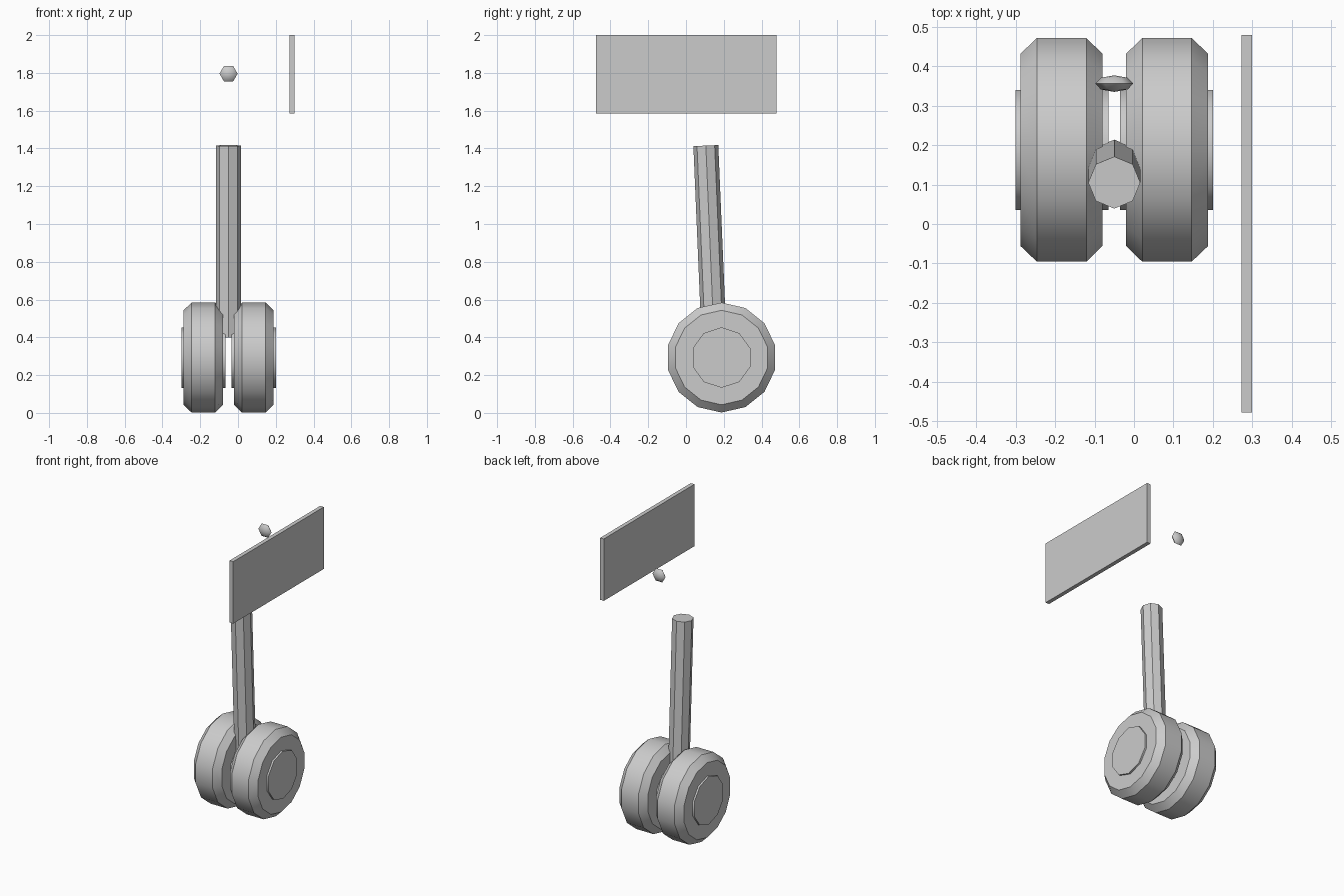
import bpy, bmesh, math
from mathutils import Vector, Matrix

if "Cube" in bpy.data.objects:
    bpy.data.objects.remove(bpy.data.objects["Cube"])

grey = bpy.data.materials.new("light_grey")
grey.diffuse_color = (0.6, 0.6, 0.6, 1)
grey.use_nodes = True
grey.node_tree.nodes["Principled BSDF"].inputs["Base Color"].default_value = grey.diffuse_color


def finish(name, bm, smooth_angle=0):
    """Make an object from a bmesh, smooth below the given angle."""
    bmesh.ops.recalc_face_normals(bm, faces=bm.faces)
    for f in bm.faces:
        f.smooth = smooth_angle > 0
    for e in bm.edges:
        e.smooth = e.calc_face_angle(0) < math.radians(smooth_angle)
    mesh = bpy.data.meshes.new(name)
    bm.to_mesh(mesh)
    bm.free()
    mesh.materials.append(grey)
    ob = bpy.data.objects.new(name, mesh)
    bpy.context.collection.objects.link(ob)
    return ob


def lathe_x(name, profile, sides, y, z):
    """Turn (x, radius) points about an x-parallel axis, with closed ends."""
    bm = bmesh.new()
    rings = []
    for x, r in profile:
        angles = [2 * math.pi * i / sides for i in range(sides)]
        rings.append([bm.verts.new((x, y + r * math.sin(a), z + r * math.cos(a)))
                      for a in angles])
    for a, b in zip(rings, rings[1:]):
        for i in range(sides):
            j = (i + 1) % sides
            bm.faces.new((a[i], a[j], b[j], b[i]))
    bm.faces.new(rings[0])
    bm.faces.new(rings[-1])
    return finish(name, bm, 40)


# Twin wheels: chamfered tyre and protruding hub on each side
CX, WY, WZ = -0.05, 0.188, 0.293
for side, s in (("left", -1), ("right", 1)):
    tyre = [(0.03, 0.25), (0.071, 0.291), (0.196, 0.291), (0.238, 0.25)]
    hub = [(0.015, 0.16), (0.25, 0.16)]
    lathe_x(side + "_tyre", [(CX + s * x, r) for x, r in tyre], 14, WY, WZ)
    lathe_x(side + "_hub", [(CX + s * x, r) for x, r in hub], 10, WY, WZ)

# Leaning octagonal strut
low, high = Vector((CX, 0.148, 0.402)), Vector((CX, 0.105, 1.415))
axis = high - low
bm = bmesh.new()
bmesh.ops.create_cone(bm, cap_ends=True, segments=8, radius1=0.066, radius2=0.066,
                      depth=axis.length)
tilt = Matrix.Rotation(math.atan2(-axis.y, axis.z), 4, 'X')
bmesh.ops.transform(bm, matrix=Matrix.Translation((low + high) / 2) @ tilt, verts=bm.verts)
finish("strut", bm)

# Small flattened pivot knob above the strut
bm = bmesh.new()
bmesh.ops.create_uvsphere(bm, u_segments=6, v_segments=4, radius=1)
turn = Matrix.Rotation(math.pi / 2, 4, 'X') @ Matrix.Rotation(math.pi / 6, 4, 'Z')
bmesh.ops.transform(bm, verts=bm.verts, matrix=Matrix.Translation((CX, 0.356, 1.796))
                    @ Matrix.Diagonal((0.048, 0.021, 0.048, 1)) @ turn)
finish("pivot_knob", bm, 70)

# Flat bay door
bm = bmesh.new()
bmesh.ops.create_cube(bm, size=1)
bmesh.ops.transform(bm, verts=bm.verts, matrix=Matrix.Translation((0.2855, 0.001, 1.793))
                    @ Matrix.Diagonal((0.027, 0.957, 0.414, 1)))
finish("bay_door", bm)
